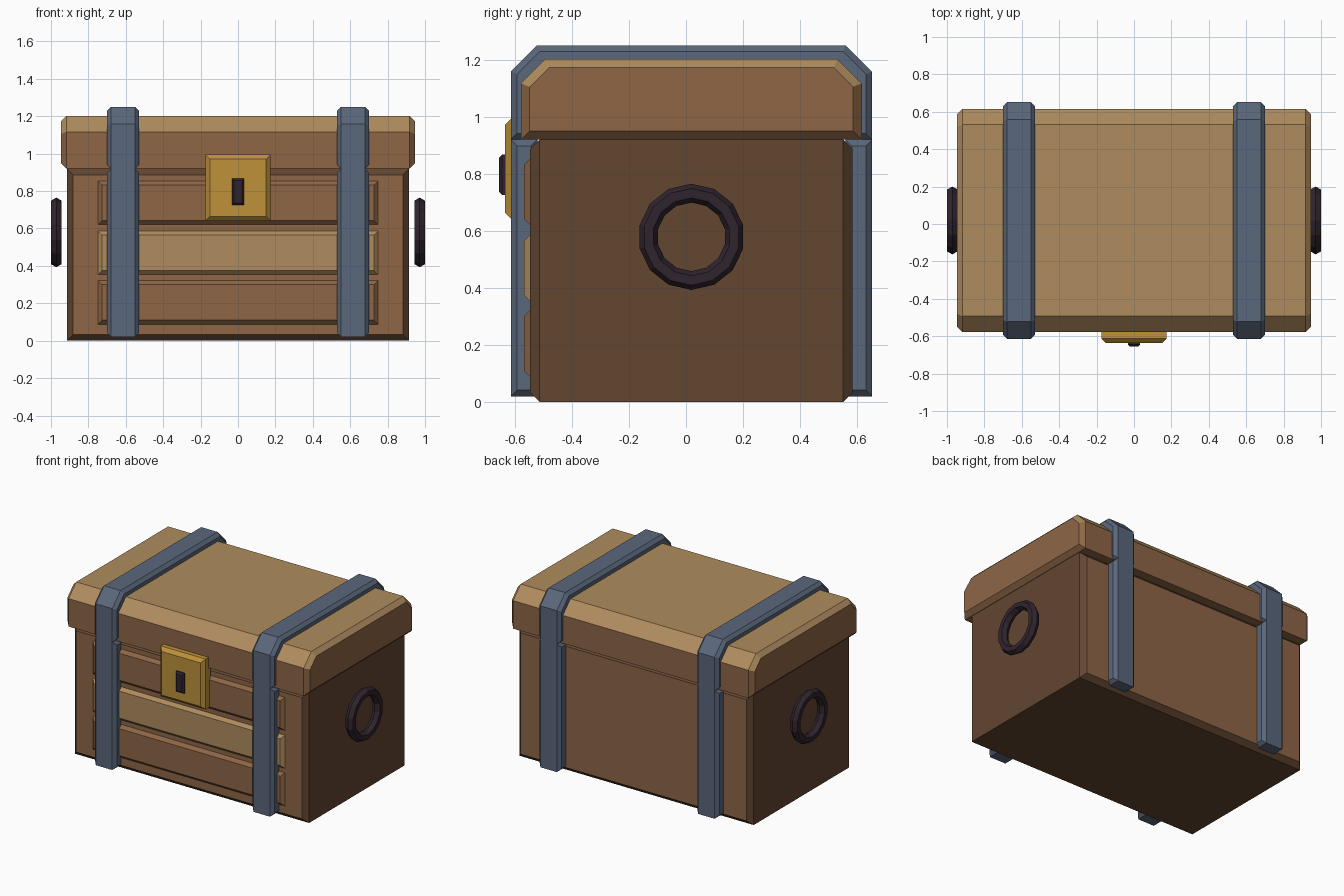
import bpy, bmesh, math
from mathutils import Vector

if "Cube" in bpy.data.objects:
    bpy.data.objects.remove(bpy.data.objects["Cube"])


def srgb(h):
    v = [int(h[i:i + 2], 16) / 255 for i in (0, 2, 4)]
    return [c / 12.92 if c <= 0.04045 else ((c + 0.055) / 1.055) ** 2.4 for c in v] + [1]


def material(name, h):
    m = bpy.data.materials.new(name)
    m.diffuse_color = srgb(h)
    m.use_nodes = True
    m.node_tree.nodes["Principled BSDF"].inputs["Base Color"].default_value = m.diffuse_color
    return m


BROWN = material("brown_wood", "8E6646")
TAN = material("light_wood", "AF8C5E")
DARK = material("dark_wood", "634631")
IRON = material("blue_iron", "5A677B")
GOLD = material("brass", "BD913A")
BLACK = material("dark_iron", "30242E")

CY = 0.019  # middle of the chest in depth


def prism(name, axis, a, b, profile, bevel, mats, rule=lambda n: 0):
    """Extrude a profile along an axis from a to b and chamfer the rims of both caps.
    axis x: profile is (y, z); axis y: profile is (x, z)."""
    def point(t, p):
        return Vector((t, p[0], p[1])) if axis == "x" else Vector((p[0], t, p[1]))
    bm = bmesh.new()
    va = [bm.verts.new(point(a, p)) for p in profile]
    vb = [bm.verts.new(point(b, p)) for p in profile]
    caps = [bm.faces.new(va), bm.faces.new(vb)]
    n = len(profile)
    for i in range(n):
        j = (i + 1) % n
        bm.faces.new((va[i], va[j], vb[j], vb[i]))
    bmesh.ops.recalc_face_normals(bm, faces=bm.faces)
    rims = list({e for f in caps for e in f.edges})
    bmesh.ops.bevel(bm, geom=rims, offset=bevel, segments=1, profile=0.5, affect='EDGES')
    bmesh.ops.recalc_face_normals(bm, faces=bm.faces)
    bm.normal_update()
    for f in bm.faces:
        f.material_index = rule(f.normal)
    me = bpy.data.meshes.new(name)
    bm.to_mesh(me)
    bm.free()
    for m in mats:
        me.materials.append(m)
    ob = bpy.data.objects.new(name, me)
    bpy.context.collection.objects.link(ob)
    return ob


def rect(u0, u1, z0, z1):
    return [(u0, z0), (u1, z0), (u1, z1), (u0, z1)]


def arch(half, z0, z1, cut):
    """Rectangle with its two upper corners cut off."""
    return [(CY - half, z0), (CY + half, z0), (CY + half, z1 - cut),
            (CY + half - cut, z1), (CY - half + cut, z1), (CY - half, z1 - cut)]


# Chest body: brown front and back, dark ends, bottom and rims
prism("body", "y", CY - 0.565, CY + 0.565, rect(-0.914, 0.914, 0, 0.92), 0.033,
      [BROWN, DARK], lambda n: 0 if abs(n.y) > 0.9 else 1)

# Lid: light on top and on the sloped edges
prism("lid", "x", -0.947, 0.947, arch(0.597, 0.92, 1.202, 0.085), 0.03,
      [BROWN, TAN], lambda n: 1 if n.z > 0.3 else 0)

# Front planks
for name, z, mat in (("lower_plank", 0.205, BROWN), ("middle_plank", 0.47, TAN),
                     ("upper_plank", 0.737, BROWN)):
    prism(name, "y", -0.568, -0.45, rect(-0.75, 0.75, z - 0.118, z + 0.118), 0.023, [mat])

# Iron straps over the lid and down the front and back
for side, x in (("left", -0.615), ("right", 0.615)):
    x0, x1 = x - 0.086, x + 0.086
    prism(side + "_lid_strap", "x", x0, x1, arch(0.633, 0.92, 1.25, 0.092), 0.022, [IRON])
    prism(side + "_front_strap", "x", x0, x1,
          rect(CY - 0.633, CY - 0.54, 0.02, 0.92), 0.022, [IRON])
    prism(side + "_back_strap", "x", x0, x1,
          rect(CY + 0.54, CY + 0.633, 0.02, 0.92), 0.022, [IRON])

# Lock plate and keyhole
prism("lock_plate", "y", -0.635, -0.53, rect(-0.175, 0.175, 0.64, 0.995), 0.024, [GOLD])
prism("keyhole", "y", -0.655, -0.60, rect(-0.033, 0.033, 0.726, 0.868), 0.011, [BLACK])

# Ring handles on both ends
for side, s in (("left", -1), ("right", 1)):
    bpy.ops.mesh.primitive_torus_add(
        major_segments=14, minor_segments=6, major_radius=0.153, minor_radius=0.033,
        location=(s * 0.9714, CY, 0.579), rotation=(0, math.pi / 2, 0))
    ring = bpy.context.object
    ring.name = side + "_ring_handle"
    ring.data.materials.append(BLACK)
